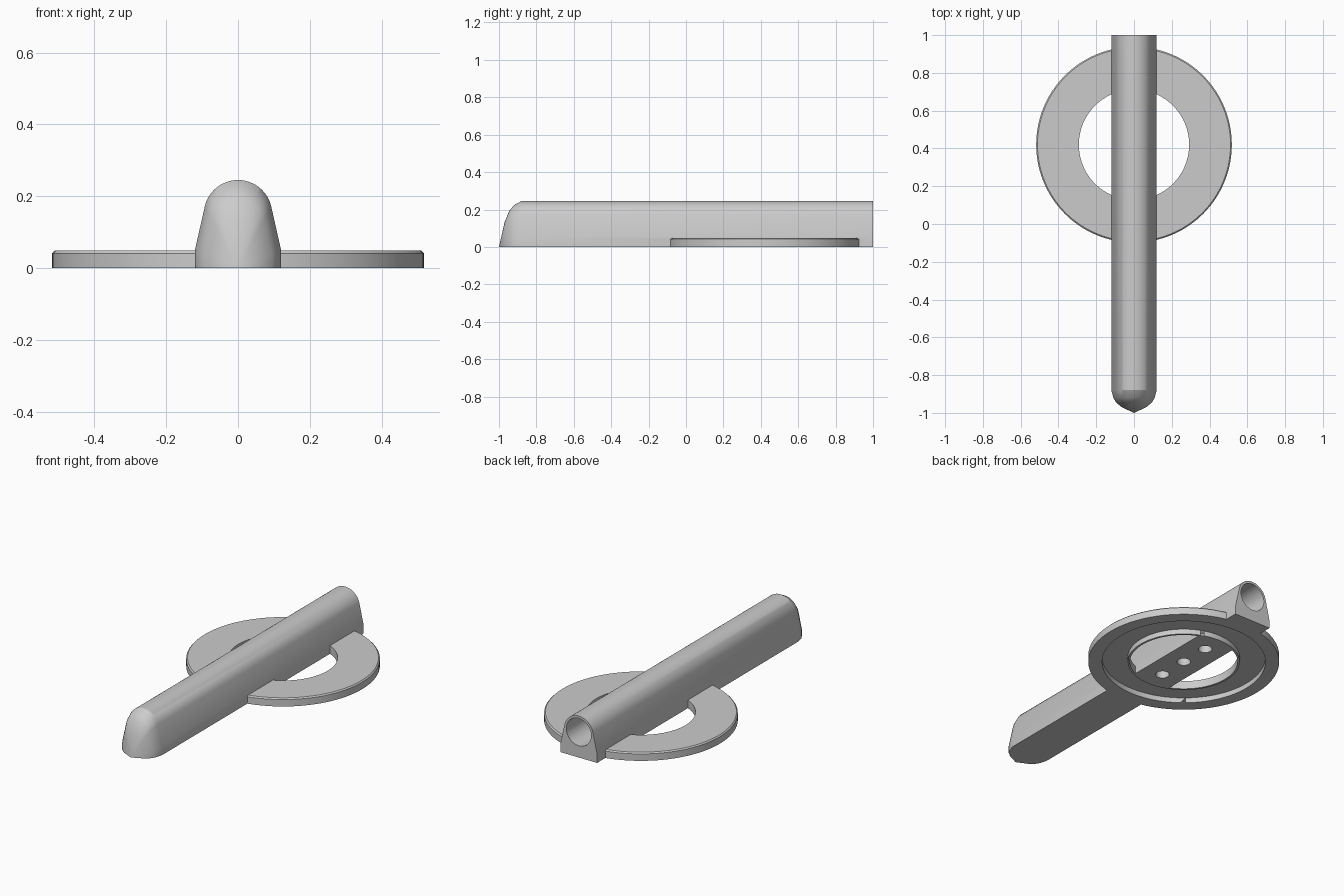
import bpy, bmesh, math
from mathutils import Matrix, Vector

default = bpy.data.objects.get("Cube")
if default:
    bpy.data.objects.remove(default, do_unlink=True)

grey = bpy.data.materials.new("plain_grey")
grey.use_nodes = True
colour = (0.6, 0.6, 0.6, 1)
grey.diffuse_color = colour
grey.node_tree.nodes["Principled BSDF"].inputs["Base Color"].default_value = colour

RING_Y = 0.42
BORE_Z = 0.15


def make(name, bm):
    bmesh.ops.recalc_face_normals(bm, faces=bm.faces)
    mesh = bpy.data.meshes.new(name)
    bm.to_mesh(mesh)
    bm.free()
    mesh.materials.append(grey)
    obj = bpy.data.objects.new(name, mesh)
    bpy.context.collection.objects.link(obj)
    return obj


def lathe(name, profile, steps=96):
    """Closed ring from (radius, height) points, turned about the ring centre."""
    bm = bmesh.new()
    rings = []
    for i in range(steps):
        a = 2 * math.pi * i / steps
        rings.append([bm.verts.new((r * math.cos(a), RING_Y + r * math.sin(a), z))
                      for r, z in profile])
    n = len(profile)
    for i in range(steps):
        a, b = rings[i], rings[(i + 1) % steps]
        for j in range(n):
            k = (j + 1) % n
            bm.faces.new((a[j], b[j], b[k], a[k]))
    return make(name, bm)


def rod(name, radius, length, centre, turn=0):
    bm = bmesh.new()
    bmesh.ops.create_cone(bm, cap_ends=True, segments=48, radius1=radius,
                          radius2=radius, depth=length,
                          matrix=Matrix.Translation(centre) @ Matrix.Rotation(turn, 4, 'X'))
    return make(name, bm)


def combine(target, tool, operation):
    mod = target.modifiers.new(operation, 'BOOLEAN')
    mod.operation = operation
    mod.solver = 'EXACT'
    mod.object = tool
    bpy.ops.object.select_all(action='DESELECT')
    bpy.context.view_layer.objects.active = target
    target.select_set(True)
    bpy.ops.object.modifier_apply(modifier=mod.name)
    bpy.data.objects.remove(tool, do_unlink=True)


# Bar: arched section, shrinking to a point at the nose
section = [(0.12, 0), (0.12, 0.05)]
for i in range(25):
    a = math.radians(14 + 152 * i / 24)
    section.append((0.095 * math.cos(a), BORE_Z + 0.095 * math.sin(a)))
section += [(-0.12, 0.05), (-0.12, 0)]

stations = [(1, 1), (-0.88, 1), (-0.92, 0.91), (-0.945, 0.79), (-0.97, 0.54)]
bm = bmesh.new()
loops = [[bm.verts.new((x * s, y, z * s)) for x, z in section] for y, s in stations]
n = len(section)
bm.faces.new(loops[0])
for a, b in zip(loops, loops[1:]):
    for j in range(n):
        k = (j + 1) % n
        bm.faces.new((a[j], a[k], b[k], b[j]))
tip = bm.verts.new((0, -1, 0))
for j in range(n):
    bm.faces.new((loops[-1][j], loops[-1][(j + 1) % n], tip))
handle = make("handle_with_ring", bm)

# Flat ring with a bevelled upper rim
ring = lathe("ring", [(0.292, 0), (0.518, 0), (0.518, 0.041), (0.511, 0.048), (0.292, 0.048)])
combine(handle, ring, 'UNION')

# Groove under the ring, leaving a thin inner lip
groove = lathe("groove", [(0.304, -0.05), (0.443, -0.05), (0.443, 0.03), (0.304, 0.03)])
combine(handle, groove, 'DIFFERENCE')

# Long bore from the back end
bore = rod("bore", 0.081, 1.9, Vector((0, 0.15, BORE_Z)), math.pi / 2)
combine(handle, bore, 'DIFFERENCE')

# Three small holes up into the bore
for step in (-1, 0, 1):
    hole = rod("hole", 0.037, 0.25, Vector((0, RING_Y + 0.18 * step, 0)))
    combine(handle, hole, 'DIFFERENCE')

bpy.ops.object.select_all(action='DESELECT')
handle.select_set(True)
bpy.context.view_layer.objects.active = handle
bpy.ops.object.shade_smooth_by_angle(angle=math.radians(25))
